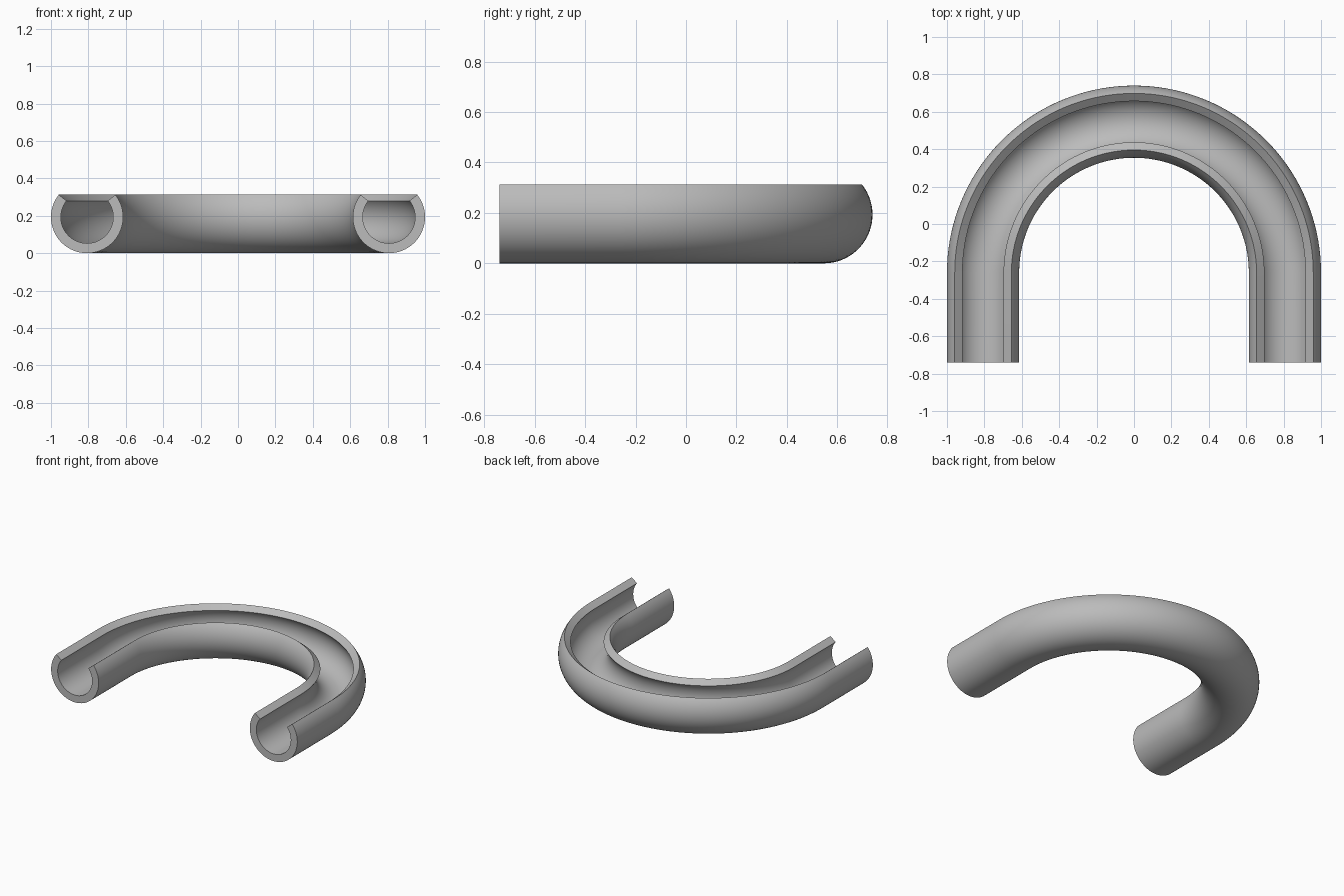
import bpy, bmesh
from math import sin, cos, pi, radians

cube = bpy.data.objects.get("Cube")
if cube:
    bpy.data.objects.remove(cube, do_unlink=True)

BEND, OUTER, INNER = 0.807, 0.193, 0.14   # bend radius, tube radii
BEND_Y, END_Y = -0.26, -0.74              # bend centre, open ends
LIP = radians(38.3)                       # lip angle above horizontal
ARC, SIDES = 72, 48

grey = bpy.data.materials.new("plain grey")
grey.use_nodes = True
colour = (0.5, 0.5, 0.5, 1)
grey.diffuse_color = colour
grey.node_tree.nodes["Principled BSDF"].inputs["Base Color"].default_value = colour

# C-shaped section: outer wall from lip to lip, then the inner wall back
angles = [LIP - (pi + 2 * LIP) * i / SIDES for i in range(SIDES + 1)]
section = [(OUTER * cos(a), OUTER * sin(a)) for a in angles]
section += [(INNER * cos(a), INNER * sin(a)) for a in reversed(angles)]

# U-shaped path: straight leg, half-circle bend, straight leg
turns = [pi * i / ARC for i in range(ARC + 1)]
path = [(0, END_Y)] + [(t, BEND_Y) for t in turns] + [(pi, END_Y)]

bm = bmesh.new()
rings = [[bm.verts.new(((BEND + u) * cos(t), y + (BEND + u) * sin(t), OUTER + v))
          for u, v in section] for t, y in path]
n = len(section)
for a, b in zip(rings, rings[1:]):
    for i in range(n):
        j = (i + 1) % n
        bm.faces.new((a[i], a[j], b[j], b[i]))

# End faces across the wall thickness
for ring in (rings[0], rings[-1]):
    for i in range(SIDES):
        bm.faces.new((ring[i], ring[i + 1], ring[n - 2 - i], ring[n - 1 - i]))
bmesh.ops.recalc_face_normals(bm, faces=bm.faces)

mesh = bpy.data.meshes.new("curved_channel")
bm.to_mesh(mesh)
bm.free()
mesh.materials.append(grey)
channel = bpy.data.objects.new("curved_channel", mesh)
bpy.context.collection.objects.link(channel)

# Smooth walls, crisp lips and ends
bpy.ops.object.select_all(action="DESELECT")
channel.select_set(True)
bpy.context.view_layer.objects.active = channel
bpy.ops.object.shade_smooth_by_angle(angle=radians(30))
